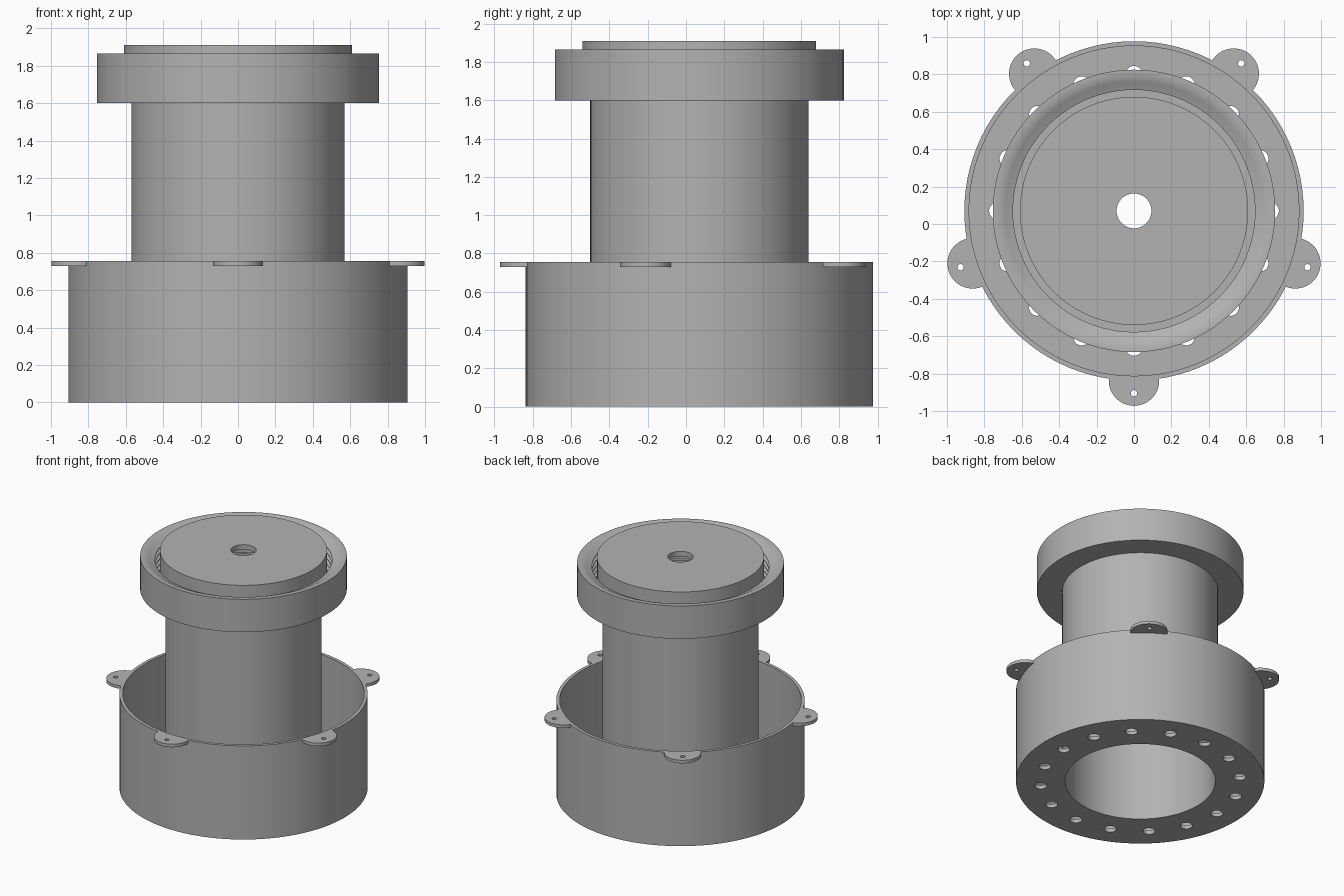
import bpy, bmesh, math

if "Cube" in bpy.data.objects:
    bpy.data.objects.remove(bpy.data.objects["Cube"])

CY = 0.07          # y of the main axis
SEG = 96           # segments of the large round walls
R_OUT, R_IN, R_COL, R_BORE = 0.907, 0.882, 0.57, 0.548

grey = bpy.data.materials.new("plain grey")
grey.diffuse_color = (0.45, 0.45, 0.45, 1)
grey.use_nodes = True
grey.node_tree.nodes["Principled BSDF"].inputs["Base Color"].default_value = grey.diffuse_color


def circle(radius, n=SEG, cx=0.0, cy=0.0):
    return [(cx + radius * math.cos(2 * math.pi * i / n),
             cy + radius * math.sin(2 * math.pi * i / n)) for i in range(n)]


def lathe(bm, profile, closed=False):
    """Revolve (radius, z) points around the z axis."""
    rings = [[bm.verts.new((x, y, z)) for x, y in circle(r)] for r, z in profile]
    pairs = list(zip(rings, rings[1:])) + ([(rings[-1], rings[0])] if closed else [])
    for a, b in pairs:
        for i in range(SEG):
            j = (i + 1) % SEG
            bm.faces.new((a[i], a[j], b[j], b[i]))


def sheet(bm, loops, z):
    """Flat face bounded by the first loop, the other loops being holes."""
    edges, rings = [], []
    for loop in loops:
        vs = [bm.verts.new((x, y, z)) for x, y in loop]
        rings.append(vs)
        edges += [bm.edges.new((vs[i], vs[(i + 1) % len(vs)])) for i in range(len(vs))]
    bmesh.ops.triangle_fill(bm, use_beauty=True, use_dissolve=False, edges=edges,
                            normal=(0, 0, 1))
    return rings


def walls(bm, low, high):
    for a, b in zip(low, high):
        for i in range(len(a)):
            j = (i + 1) % len(a)
            bm.faces.new((a[i], a[j], b[j], b[i]))


def finish(bm, name):
    bmesh.ops.remove_doubles(bm, verts=bm.verts, dist=1e-5)
    bmesh.ops.recalc_face_normals(bm, faces=bm.faces)
    mesh = bpy.data.meshes.new(name)
    bm.to_mesh(mesh)
    bm.free()
    mesh.materials.append(grey)
    obj = bpy.data.objects.new(name, mesh)
    bpy.context.collection.objects.link(obj)
    obj.location.y = CY
    bpy.ops.object.select_all(action='DESELECT')
    obj.select_set(True)
    bpy.context.view_layer.objects.active = obj
    bpy.ops.object.shade_smooth_by_angle(angle=math.radians(30))
    return obj


# Housing: open basin, hollow column and threaded collar
bm = bmesh.new()
FLOOR = 0.03
lathe(bm, [(R_OUT, 0), (R_OUT, 0.755), (R_IN, 0.755), (R_IN, FLOOR)])

thread = []
pitch, top = 0.045, 1.85
for k in range(5):
    z = top - k * pitch
    thread += [(0.69, z), (0.647, z - 0.018), (0.647, z - 0.025), (0.69, z - 0.041)]
lathe(bm, [(R_COL, FLOOR), (R_COL, 1.6), (0.755, 1.6), (0.755, 1.865), (0.716, 1.865)]
      + thread + [(0.69, 1.625), (R_BORE, 1.625), (R_BORE, 0)])

# Basin floor with a ring of drain holes
drains = [circle(0.045, 20, 0.73 * math.cos(a), 0.73 * math.sin(a))
          for a in (math.pi * k / 8 for k in range(16))]
low = sheet(bm, [circle(R_OUT), circle(R_BORE)] + drains, 0)
high = sheet(bm, [circle(R_IN), circle(R_COL)] + drains, FLOOR)
walls(bm, low[2:], high[2:])
finish(bm, "housing")

# Lid: inverted cup with a centre hole
bm = bmesh.new()
lathe(bm, [(0.57, 1.625), (0.61, 1.625), (0.61, 1.91), (0.093, 1.91),
           (0.093, 1.87), (0.57, 1.87)], closed=True)
finish(bm, "lid")

# Mounting ears around the basin rim
EAR = 0.135
half = 2 * math.asin(EAR / (2 * R_OUT))                 # rim angle covered by half an ear
reach = math.pi / 2 + half / 2                          # ear arc ends on the rim
outline = [(R_OUT + EAR * math.cos(t), EAR * math.sin(t))
           for t in (-reach + 2 * reach * i / 32 for i in range(33))]
outline += [((R_OUT - 0.004) * math.cos(t), (R_OUT - 0.004) * math.sin(t))
            for t in (half - 2 * half * i / 8 for i in range(9))]
for k in range(5):
    bm = bmesh.new()
    loops = [outline, circle(0.017, 16, 0.975)]
    walls(bm, sheet(bm, loops, 0.73), sheet(bm, loops, 0.755))
    ear = finish(bm, f"mounting_ear_{k + 1}")
    ear.rotation_euler.z = math.radians(-90 + 72 * k)
